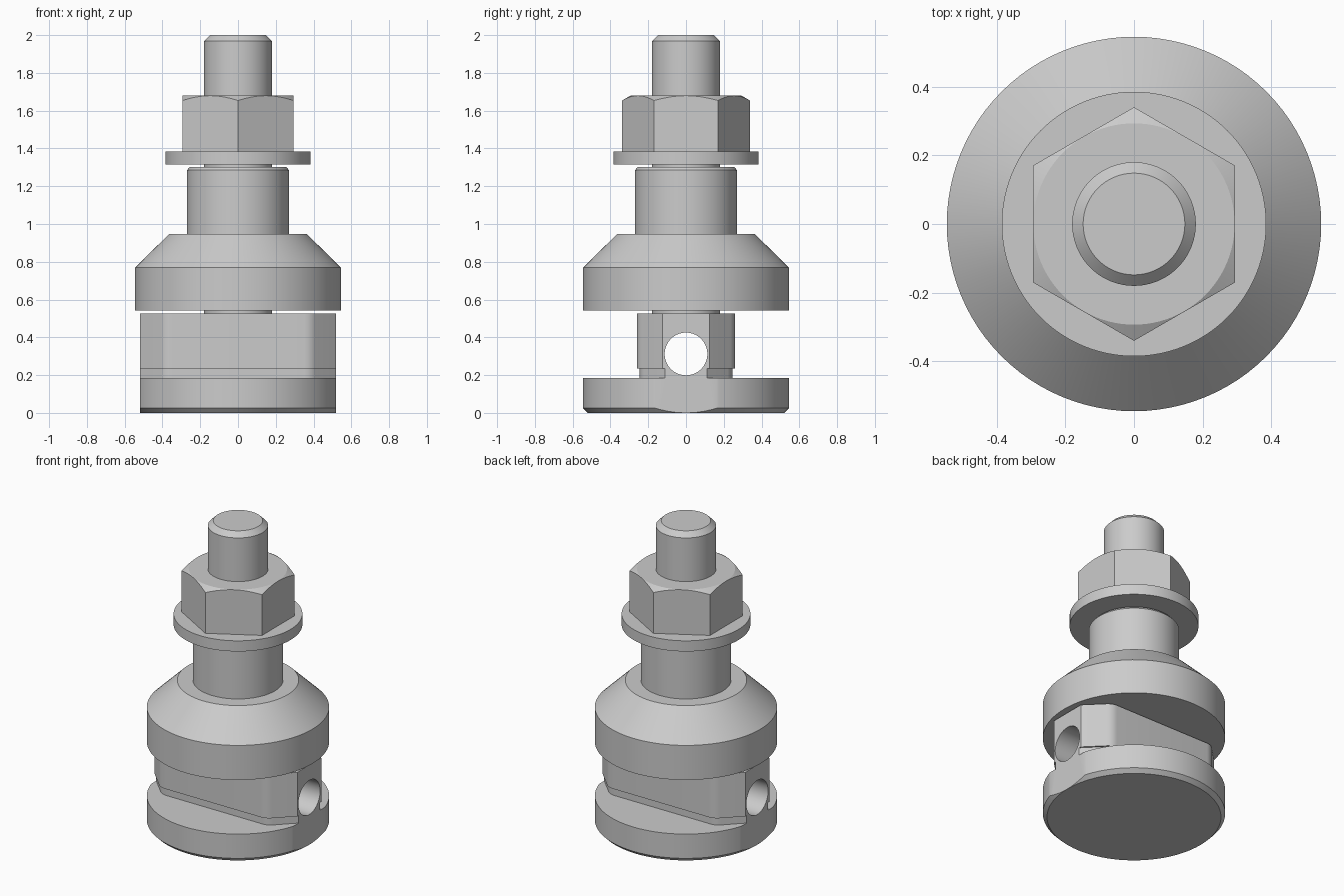
import bpy, bmesh
from math import sin, cos, pi, radians

if "Cube" in bpy.data.objects:
    bpy.data.objects.remove(bpy.data.objects["Cube"])

SEG = 96


def make_object(name, bm):
    bmesh.ops.recalc_face_normals(bm, faces=bm.faces)
    mesh = bpy.data.meshes.new(name)
    bm.to_mesh(mesh)
    bm.free()
    ob = bpy.data.objects.new(name, mesh)
    bpy.context.collection.objects.link(ob)
    return ob


def lathe(name, profile, seg=SEG, turn=0.0):
    """Solid of revolution about z from (radius, z) pairs, capped at both ends."""
    bm = bmesh.new()
    rings = [[bm.verts.new((r * cos(2 * pi * i / seg + turn), r * sin(2 * pi * i / seg + turn), z))
              for i in range(seg)] for r, z in profile]
    for a, b in zip(rings, rings[1:]):
        for i in range(seg):
            j = (i + 1) % seg
            bm.faces.new((a[i], a[j], b[j], b[i]))
    bm.faces.new(rings[0])
    bm.faces.new(rings[-1])
    return make_object(name, bm)


def prism(name, outline, z0, z1):
    """Extrude an xy outline from z0 to z1."""
    bm = bmesh.new()
    face = bm.faces.new([bm.verts.new((x, y, z0)) for x, y in outline])
    new = bmesh.ops.extrude_face_region(bm, geom=[face])["geom"]
    bmesh.ops.translate(bm, vec=(0, 0, z1 - z0),
                        verts=[v for v in new if isinstance(v, bmesh.types.BMVert)])
    return make_object(name, bm)


def combine(ob, tool, operation):
    mod = ob.modifiers.new(operation.lower(), 'BOOLEAN')
    mod.operation, mod.object, mod.solver = operation, tool, 'EXACT'
    bpy.context.view_layer.objects.active = ob
    bpy.ops.object.modifier_apply(modifier=mod.name)
    bpy.data.objects.remove(tool)


def block_outline(half, reach=0.6, corner=0.385, r=0.085):
    """Bar outline with 45 degree corners, rounded where they meet the long sides."""
    cx, cy = corner - r * (2 ** 0.5 - 1), half - r
    quarter = [(reach, corner + half - reach)]
    quarter += [(cx + r * cos(radians(a)), cy + r * sin(radians(a))) for a in range(45, 91, 9)]
    mirrored = [(-x, y) for x, y in reversed(quarter)]
    upper = quarter + mirrored
    return upper + [(-x, -y) for x, y in upper]


# Foot: disc, undercut neck and bar, trimmed to two flats, then cross-drilled
foot = lathe("foot", [(0.52, 0), (0.545, 0.025), (0.545, 0.185)])
combine(foot, prism("neck", block_outline(0.245), 0.1, 0.3), 'UNION')
combine(foot, prism("bar", block_outline(0.26), 0.235, 0.525), 'UNION')
combine(foot, prism("trim", [(-0.52, -1), (0.52, -1), (0.52, 1), (-0.52, 1)], -0.5, 1), 'INTERSECT')
drill = lathe("drill", [(0.113, -1), (0.113, 1)], 64)
drill.rotation_euler = (0, pi / 2, 0)
drill.location = (0, 0, 0.312)
bpy.context.view_layer.update()
combine(foot, drill, 'DIFFERENCE')

# Conical collar with its sleeve
collar = lathe("collar", [(0.545, 0.542), (0.545, 0.77), (0.363, 0.948), (0.27, 0.948),
                          (0.27, 1.285), (0.255, 1.303)])

# Threaded rod running through everything
rod = lathe("rod", [(0.18, 0.5), (0.18, 1.968), (0.148, 2.0)])

# Washer
washer = lathe("washer", [(0.385, 1.315), (0.385, 1.385)])

# Hex nut with chamfered top
nut = lathe("nut", [(0.34, 1.385), (0.34, 1.8)], 6, pi / 2)
combine(nut, lathe("nut_chamfer", [(0.42, 1.2), (0.42, 1.608), (0.293, 1.68)]), 'INTERSECT')

# Smooth the round faces, keep edges crisp
for ob in (foot, collar, rod, washer, nut):
    bpy.ops.object.select_all(action='DESELECT')
    ob.select_set(True)
    bpy.context.view_layer.objects.active = ob
    bpy.ops.object.shade_smooth_by_angle(angle=radians(20))
